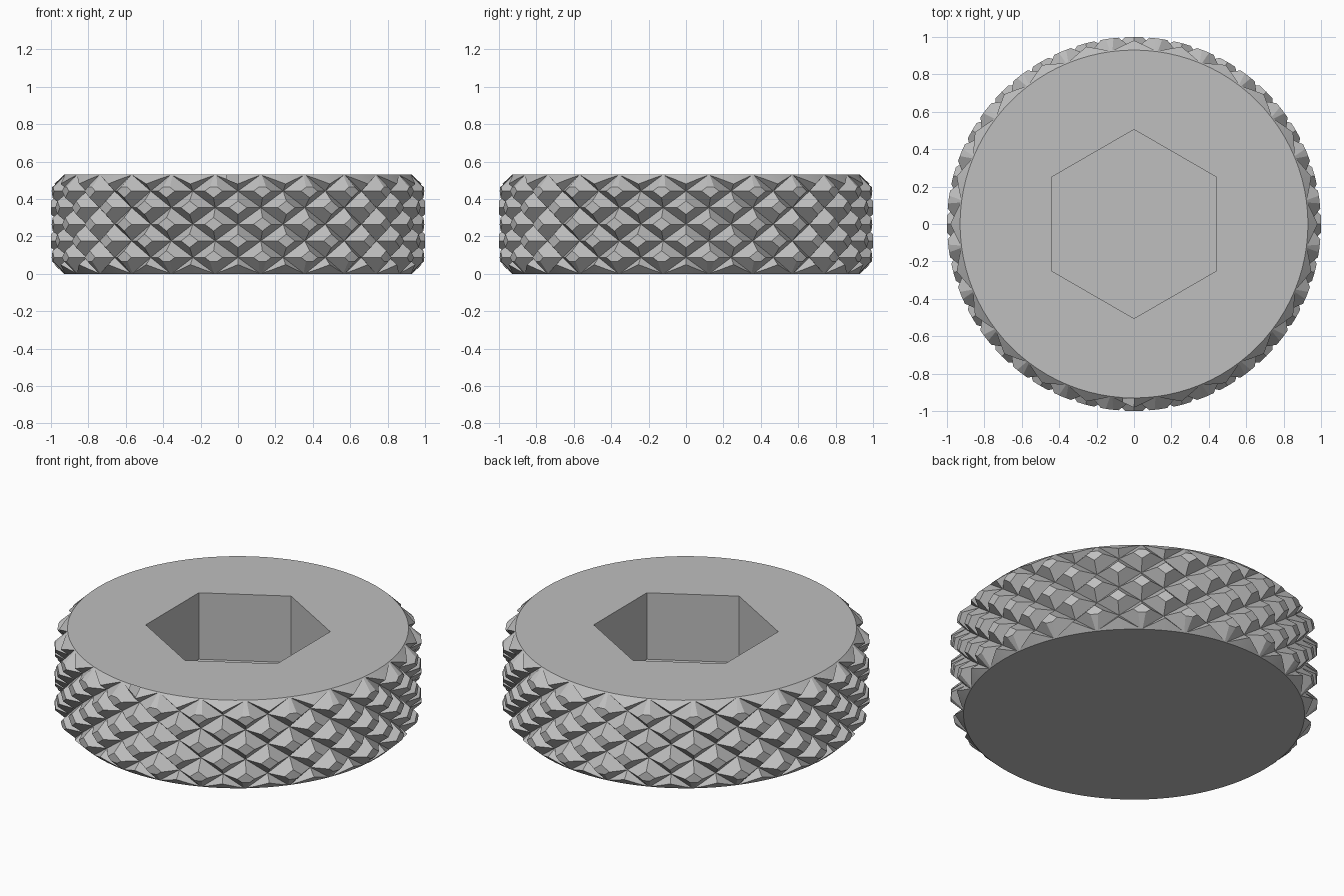
import bpy, bmesh, math

HEIGHT = 0.53
COLUMNS = 24                 # diamonds around the rim
HALF_ROW = 0.0888            # half the height of one diamond
VALLEY, PEAK = 0.934, 1.045  # radii of grooves and untrimmed tips
CHAMFER = 0.067
SOCKET_FLOOR = 0.13

if "Cube" in bpy.data.objects:
    bpy.data.objects.remove(bpy.data.objects["Cube"], do_unlink=True)

steel = bpy.data.materials.new("grey_metal")
steel.use_nodes = True
grey = (0.52, 0.52, 0.52, 1)
steel.diffuse_color = grey
steel.node_tree.nodes["Principled BSDF"].inputs["Base Color"].default_value = grey


def make_object(name, rings, quad):
    """Closed solid from stacked rings of points; quad() gives the faces of a cell."""
    bm = bmesh.new()
    loops = [[bm.verts.new(p) for p in ring] for ring in rings]
    n = len(loops[0])
    for k in range(len(loops) - 1):
        for i in range(n):
            j = (i + 1) % n
            cell = (loops[k][i], loops[k][j], loops[k + 1][j], loops[k + 1][i])
            for face in quad(cell, i + k):
                bm.faces.new(face)
    bm.faces.new(loops[0][::-1])
    bm.faces.new(loops[-1])
    bmesh.ops.recalc_face_normals(bm, faces=bm.faces)
    mesh = bpy.data.meshes.new(name)
    bm.to_mesh(mesh)
    bm.free()
    mesh.materials.append(steel)
    obj = bpy.data.objects.new(name, mesh)
    bpy.context.collection.objects.link(obj)
    return obj


def circle(sides, radius, z, start=0.0):
    """Ring of points; radius may be a function of the point number."""
    points = []
    for i in range(sides):
        a = start + math.tau * i / sides
        r = radius(i) if callable(radius) else radius
        points.append((r * math.cos(a), r * math.sin(a), z))
    return points


def whole(cell, parity):
    return [cell]


def split_on_groove(cell, parity):
    a, b, c, d = cell
    if parity % 2:
        return [(a, b, c), (a, c, d)]
    return [(a, b, d), (b, c, d)]


# Knurled body: pyramids in a diamond lattice, running past both ends
levels = range(-1, 8)
rings = [circle(2 * COLUMNS,
                lambda i, k=k: VALLEY if (i + k) % 2 else PEAK,
                HEIGHT / 2 + (k - 3) * HALF_ROW) for k in levels]
# the first ring is an odd level, so cell parity is shifted by one
knob = make_object("knurled_knob", rings, lambda c, p: split_on_groove(c, p + 1))

# Chamfered envelope that trims the tips and ends
profile = [(0.93, 0), (1, CHAMFER), (1, HEIGHT - CHAMFER), (0.93, HEIGHT)]
envelope = make_object("envelope_cutter",
                       [circle(4 * COLUMNS, r, z) for r, z in profile], whole)

# Hexagonal socket, blind from the top
socket = make_object("socket_cutter",
                     [circle(6, 0.505, z, math.pi / 2) for z in (SOCKET_FLOOR, HEIGHT + 0.2)],
                     whole)

bpy.ops.object.select_all(action="DESELECT")
bpy.context.view_layer.objects.active = knob
knob.select_set(True)
for cutter, operation in ((envelope, "INTERSECT"), (socket, "DIFFERENCE")):
    cutter.hide_render = True
    mod = knob.modifiers.new(operation.title(), "BOOLEAN")
    mod.operation = operation
    mod.solver = "EXACT"
    mod.object = cutter
    bpy.ops.object.modifier_apply(modifier=mod.name)
    bpy.data.objects.remove(cutter, do_unlink=True)

bpy.ops.object.shade_smooth_by_angle(angle=math.radians(10))
